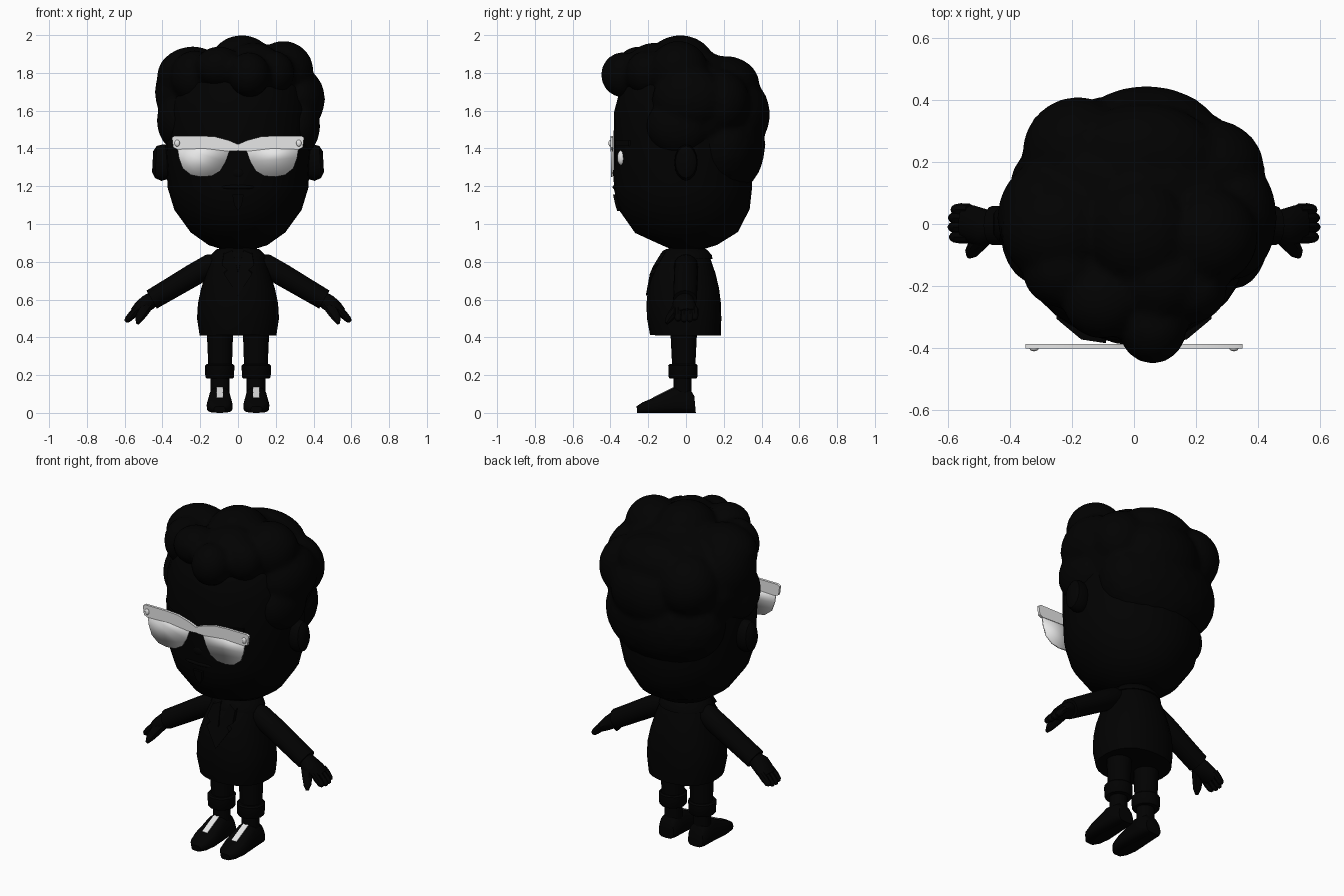
import bpy, bmesh, math
from mathutils import Vector, Matrix


def material(name, r, g, b):
    m = bpy.data.materials.new(name)
    m.diffuse_color = (r, g, b, 1)
    return m


BLACK = material("matte black", 0.0004, 0.0004, 0.0004)
WHITE = material("white", 0.8, 0.8, 0.8)


def finish(name, bm, mat, mirror=False, angle=40):
    bmesh.ops.recalc_face_normals(bm, faces=bm.faces[:])
    mesh = bpy.data.meshes.new(name)
    bm.to_mesh(mesh)
    bm.free()
    mesh.materials.append(mat)
    mesh.shade_smooth()
    mesh.set_sharp_from_angle(angle=math.radians(angle))
    ob = bpy.data.objects.new(name, mesh)
    bpy.context.collection.objects.link(ob)
    if mirror:
        ob.modifiers.new("mirror", 'MIRROR')
    return ob


def add_tube(bm, rings, n=16, p=2.0):
    """Capped loft through rings (x, y, z, side radius, other radius)."""
    axis = (Vector(rings[-1][:3]) - Vector(rings[0][:3])).normalized()
    u = Vector((1, 0, 0)) if abs(axis.x) < 0.5 else Vector((0, 1, 0))
    u = (u - axis * u.dot(axis)).normalized()
    v = axis.cross(u)
    loops = []
    for x, y, z, ru, rv in rings:
        loop = []
        for i in range(n):
            t = 2 * math.pi * i / n
            c, s = math.cos(t), math.sin(t)
            c = math.copysign(abs(c) ** (2 / p), c)
            s = math.copysign(abs(s) ** (2 / p), s)
            loop.append(bm.verts.new(Vector((x, y, z)) + u * ru * c + v * rv * s))
        loops.append(loop)
    for a, b in zip(loops, loops[1:]):
        for i in range(n):
            j = (i + 1) % n
            bm.faces.new((a[i], a[j], b[j], b[i]))
    bm.faces.new(loops[0][::-1])
    bm.faces.new(loops[-1])


def tube(name, rings, mat=BLACK, mirror=False, n=16, p=2.0):
    bm = bmesh.new()
    add_tube(bm, rings, n, p)
    return finish(name, bm, mat, mirror)


def add_ball(bm, x, y, z, rx, ry, rz, sub=3):
    m = Matrix.Translation((x, y, z)) @ Matrix.Diagonal((rx, ry, rz, 1))
    bmesh.ops.create_icosphere(bm, subdivisions=sub, radius=1, matrix=m)


def ball(name, dims, mat=BLACK, mirror=False):
    bm = bmesh.new()
    add_ball(bm, *dims)
    return finish(name, bm, mat, mirror)


def plate(name, pts, push, mat=BLACK, mirror=False, angle=40):
    """Polygon through 3D points, thickened along the push vector."""
    bm = bmesh.new()
    face = bm.faces.new([bm.verts.new(q) for q in pts])
    ext = bmesh.ops.extrude_face_region(bm, geom=[face], use_keep_orig=True)
    bmesh.ops.translate(bm, vec=push, verts=[e for e in ext["geom"] if isinstance(e, bmesh.types.BMVert)])
    return finish(name, bm, mat, mirror, angle)


# Head
tube("head", [(0, cy, z, rx, ry) for z, cy, rx, ry in [
    (0.868, 0.01, 0.09, 0.09), (0.888, 0.02, 0.155, 0.145), (0.955, 0.003, 0.25, 0.272),
    (1.075, -0.008, 0.337, 0.345), (1.19, -0.016, 0.372, 0.366), (1.4, -0.02, 0.385, 0.365),
    (1.6, -0.02, 0.38, 0.36), (1.75, 0, 0.34, 0.34), (1.85, 0, 0.22, 0.22)]], n=28)

# Curly hair, blended from overlapping tufts
hair = bmesh.new()
for tuft in [
    (0, 0.08, 1.60, 0.41, 0.31, 0.31), (0, 0.19, 1.42, 0.37, 0.23, 0.28),
    (0.02, -0.03, 1.85, 0.17, 0.18, 0.15), (0.24, -0.04, 1.81, 0.16, 0.16, 0.16),
    (-0.24, -0.02, 1.78, 0.19, 0.17, 0.16), (-0.29, 0.02, 1.70, 0.15, 0.18, 0.20),
    (0.32, 0.02, 1.66, 0.14, 0.20, 0.17), (0.32, -0.04, 1.52, 0.115, 0.17, 0.16),
    (-0.30, -0.03, 1.55, 0.13, 0.17, 0.17), (0.06, -0.335, 1.79, 0.11, 0.115, 0.12),
    (0.18, -0.21, 1.80, 0.12, 0.11, 0.12), (-0.10, -0.25, 1.83, 0.13, 0.12, 0.11),
    (-0.23, -0.15, 1.78, 0.13, 0.12, 0.14), (0.04, 0.26, 1.58, 0.25, 0.185, 0.21),
    (0.03, 0.21, 1.735, 0.25, 0.18, 0.155), (-0.18, 0.23, 1.66, 0.18, 0.18, 0.18),
    (0.24, 0.18, 1.64, 0.18, 0.16, 0.18), (0.08, -0.17, 1.84, 0.15, 0.14, 0.12),
]:
    add_ball(hair, *tuft)
hair_ob = finish("hair", hair, BLACK, angle=180)
remesh = hair_ob.modifiers.new("blend", 'REMESH')
remesh.mode = 'VOXEL'
remesh.voxel_size = 0.02
remesh.use_smooth_shade = True

# Ears and face
tube("ear", [(0.36, 0, 1.325, 0.05, 0.085), (0.40, 0, 1.325, 0.062, 0.097),
             (0.435, 0, 1.328, 0.056, 0.085), (0.452, 0, 1.33, 0.035, 0.055)], mirror=True)
ball("eye", (0.168, -0.342, 1.35, 0.028, 0.022, 0.04), WHITE, True)
ball("nose", (0, -0.370, 1.27, 0.035, 0.018, 0.03))
ball("mouth", (0, -0.367, 1.195, 0.09, 0.022, 0.014))
plate("chin_beard", [(-0.03, -0.386, 1.155), (0.03, -0.386, 1.155), (0.02, -0.374, 1.1),
                     (0, -0.364, 1.07), (-0.02, -0.374, 1.1)], (0, 0.03, 0))
for part, x0, y0, x1, y1 in [("inner_eyebrow", 0.09, -0.384, 0.17, -0.372),
                             ("outer_eyebrow", 0.17, -0.372, 0.25, -0.305)]:
    plate(part, [(x0, y0, 1.412), (x1, y1, 1.412), (x1, y1, 1.442), (x0, y0, 1.442)],
          (0, 0.045, 0), mirror=True)

# Glasses
plate("glasses_frame", [(x, -0.401, z) for x, z in [
    (0, 1.422), (0.05, 1.443), (0.12, 1.462), (0.2, 1.467), (0.335, 1.467), (0.35, 1.458),
    (0.343, 1.405), (0.32, 1.395), (0.18, 1.40), (0.05, 1.385), (0, 1.388)]],
      (0, 0.015, 0), WHITE, True)
plate("glasses_lens", [(x, -0.398, z) for x, z in [
    (0.04, 1.40), (0.322, 1.41), (0.313, 1.35), (0.293, 1.295), (0.25, 1.26), (0.20, 1.25),
    (0.14, 1.254), (0.095, 1.28), (0.065, 1.33)]], (0, 0.009, 0), WHITE, True, 180)
ball("frame_stud", (0.322, -0.402, 1.428, 0.014, 0.008, 0.018), WHITE, True)

# Jacket
tube("jacket_body", [(0, cy, z, rx, ry) for z, cy, rx, ry in [
    (0.41, -0.003, 0.203, 0.187), (0.5, -0.01, 0.217, 0.197), (0.58, -0.012, 0.212, 0.197),
    (0.66, -0.013, 0.195, 0.188), (0.74, -0.012, 0.17, 0.168), (0.81, -0.008, 0.143, 0.14),
    (0.85, 0, 0.115, 0.112), (0.88, 0, 0.08, 0.08)]], n=24, p=2.3)
tube("collar", [(0, 0, 0.815, 0.153, 0.14), (0, 0, 0.835, 0.145, 0.137),
                (0, 0, 0.865, 0.115, 0.11), (0, 0, 0.872, 0.09, 0.085)], n=20)
plate("lapel", [(x, -0.213 + 1.6 * (z - 0.62) ** 2, z) for x, z in [
    (0, 0.62), (0.075, 0.735), (0.055, 0.755), (0.085, 0.78), (0.075, 0.84), (0.03, 0.86),
    (0, 0.74)]], (0, 0.025, 0.008), mirror=True)

# Arms
tube("sleeve", [(0.10, 0, 0.805, 0.045, 0.042), (0.14, 0, 0.785, 0.062, 0.06),
                (0.24, 0, 0.728, 0.064, 0.06), (0.36, -0.003, 0.657, 0.063, 0.057),
                (0.457, -0.005, 0.6, 0.063, 0.055)], mirror=True)

# Hands: palm, four fingers and a thumb
hand = bmesh.new()
add_tube(hand, [(0.44, -0.004, 0.61, 0.04, 0.038), (0.48, -0.012, 0.582, 0.06, 0.044),
                (0.52, -0.002, 0.553, 0.062, 0.038), (0.55, 0.006, 0.53, 0.054, 0.027)], 12)
for y, reach in [(-0.042, 0.93), (-0.01, 1.0), (0.02, 0.98), (0.046, 0.85)]:
    add_tube(hand, [(0.53 + t * reach * 0.066, y, 0.55 - t * reach * 0.068, r, r)
                    for t, r in [(0, 0.02), (0.5, 0.021), (0.85, 0.017), (1, 0.007)]], 8)
add_tube(hand, [(0.478, -0.035, 0.57, 0.032, 0.03), (0.505, -0.065, 0.53, 0.03, 0.026),
                (0.523, -0.09, 0.498, 0.023, 0.02), (0.532, -0.104, 0.474, 0.009, 0.009)], 8)
finish("hand", hand, BLACK, True)

# Legs
tube("trouser_leg", [(0.095, -0.012, 0.22, 0.062, 0.06), (0.095, -0.012, 0.34, 0.066, 0.066),
                     (0.096, -0.012, 0.46, 0.071, 0.072)], mirror=True)
tube("trouser_cuff", [(0.097, -0.016, 0.182, 0.07, 0.07), (0.097, -0.016, 0.19, 0.076, 0.076),
                      (0.097, -0.016, 0.25, 0.078, 0.078), (0.097, -0.016, 0.258, 0.07, 0.07)],
     mirror=True)
tube("ankle", [(0.095, -0.018, 0.10, 0.05, 0.048), (0.095, -0.018, 0.2, 0.05, 0.048)], mirror=True)

# Shoes: wide at the sole, narrowing upwards
shoe = bmesh.new()
add_tube(shoe, [(0, y, h / 2, w, h / 2) for y, h, w in [
    (0.048, 0.09, 0.05), (0.03, 0.12, 0.062), (-0.02, 0.133, 0.066), (-0.06, 0.135, 0.068),
    (-0.11, 0.11, 0.07), (-0.17, 0.08, 0.07), (-0.23, 0.055, 0.056), (-0.26, 0.035, 0.03)]], p=3.5)
for v in shoe.verts:
    v.co.x = 0.097 + v.co.x * min(1, 1.1 - 2.8 * v.co.z)
finish("shoe", shoe, BLACK, True)
plate("shoe_laces", [(0.080, -0.175, 0.0785), (0.114, -0.175, 0.0785),
                     (0.114, -0.062, 0.135), (0.080, -0.062, 0.135)],
      (0, -0.0015, 0.003), WHITE, True)
